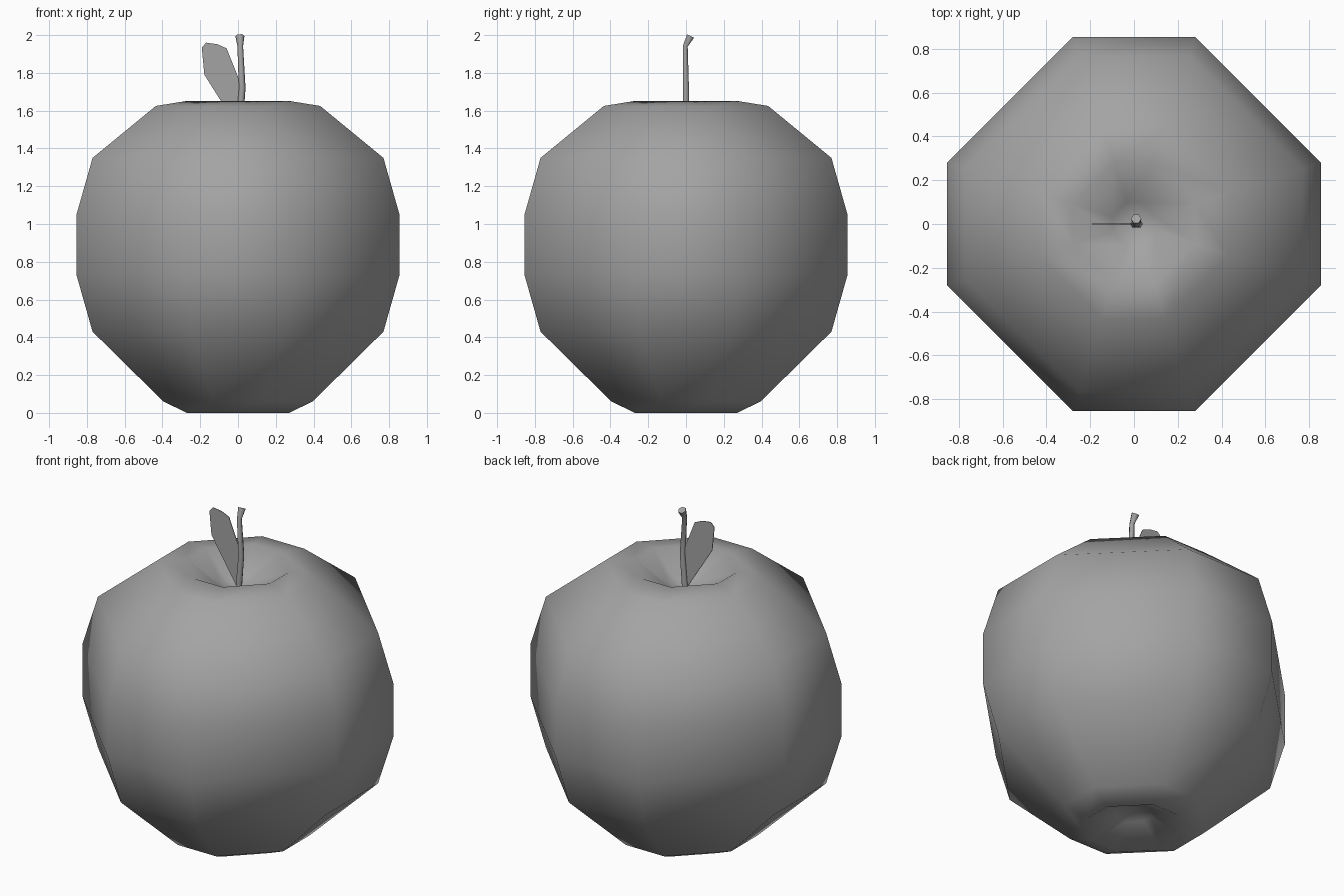
import bpy
from mathutils import Vector
from math import cos, sin, pi

old = bpy.data.objects.get("Cube")
if old:
    bpy.data.objects.remove(old, do_unlink=True)

# One plain grey for the whole fruit
grey = bpy.data.materials.new("plain grey")
grey.use_nodes = True
colour = (0.37, 0.37, 0.37, 1)
grey.diffuse_color = colour
grey.node_tree.nodes["Principled BSDF"].inputs["Base Color"].default_value = colour


def add_mesh(name, verts, faces, smooth=True):
    mesh = bpy.data.meshes.new(name)
    mesh.from_pydata(verts, [], faces)
    mesh.materials.append(grey)
    for p in mesh.polygons:
        p.use_smooth = smooth
    obj = bpy.data.objects.new(name, mesh)
    bpy.context.collection.objects.link(obj)
    return obj


def bridge(rings, n):
    """Quads between successive rings of n vertices."""
    return [(r * n + i, r * n + (i + 1) % n, (r + 1) * n + (i + 1) % n, (r + 1) * n + i)
            for r in range(rings - 1) for i in range(n)]


# Fruit body: uneven octagon swept through a profile, dimpled at both ends
K = 0.327
octagon = [(1, -K), (1, K), (K, 1), (-K, 1), (-1, K), (-1, -K), (-K, -1), (K, -1)]
profile = [(0.10, 0.10), (0.27, 0.0), (0.395, 0.06), (0.77, 0.43), (0.855, 0.73),
           (0.855, 1.05), (0.77, 1.35), (0.435, 1.625), (0.28, 1.65), (0.10, 1.53)]
verts = [(r * x, r * y, z) for r, z in profile for x, y in octagon]
faces = bridge(len(profile), 8)
low, high = len(verts), len(verts) + 1
last = low - 8
verts += [(0, 0, 0.13), (0, 0, 1.49)]
for i in range(8):
    j = (i + 1) % 8
    faces += [(low, j, i), (high, last + i, last + j)]
add_mesh("fruit_body", verts, faces)

# Stem: six-sided tube along a kinked path
path = [Vector(p) for p in ((0, 0, 1.45), (0.022, 0, 1.72), (0.012, -0.004, 1.94), (0.01, 0.024, 1.995))]
radii = [0.02, 0.018, 0.015, 0.024]
verts = []
for k, (p, r) in enumerate(zip(path, radii)):
    d = path[min(k + 1, 3)] - path[max(k - 1, 0)]
    side = Vector((1, 0, 0)) - d * (d.x / d.length_squared)
    side.normalize()
    other = d.normalized().cross(side)
    verts += [p + r * (cos(i * pi / 3) * side + sin(i * pi / 3) * other) for i in range(6)]
faces = bridge(4, 6) + [tuple(range(5, -1, -1)), tuple(range(18, 24))]
stem = add_mesh("stem", verts, faces)
for p in stem.data.polygons[-2:]:
    p.use_smooth = False

# Leaf: thin flat blade rising from the dimple beside the stem
outline = [(0.005, 1.50), (0.012, 1.72), (0.0, 1.78), (-0.06, 1.93), (-0.11, 1.952),
           (-0.168, 1.96), (-0.192, 1.935), (-0.178, 1.79)]
n = len(outline)
verts = [(x, y, z) for y in (-0.002, 0.002) for x, z in outline]
faces = [tuple(range(n)), tuple(range(2 * n - 1, n - 1, -1))]
faces += [(i, n + i, n + (i + 1) % n, (i + 1) % n) for i in range(n)]
add_mesh("leaf", verts, faces, smooth=False)
